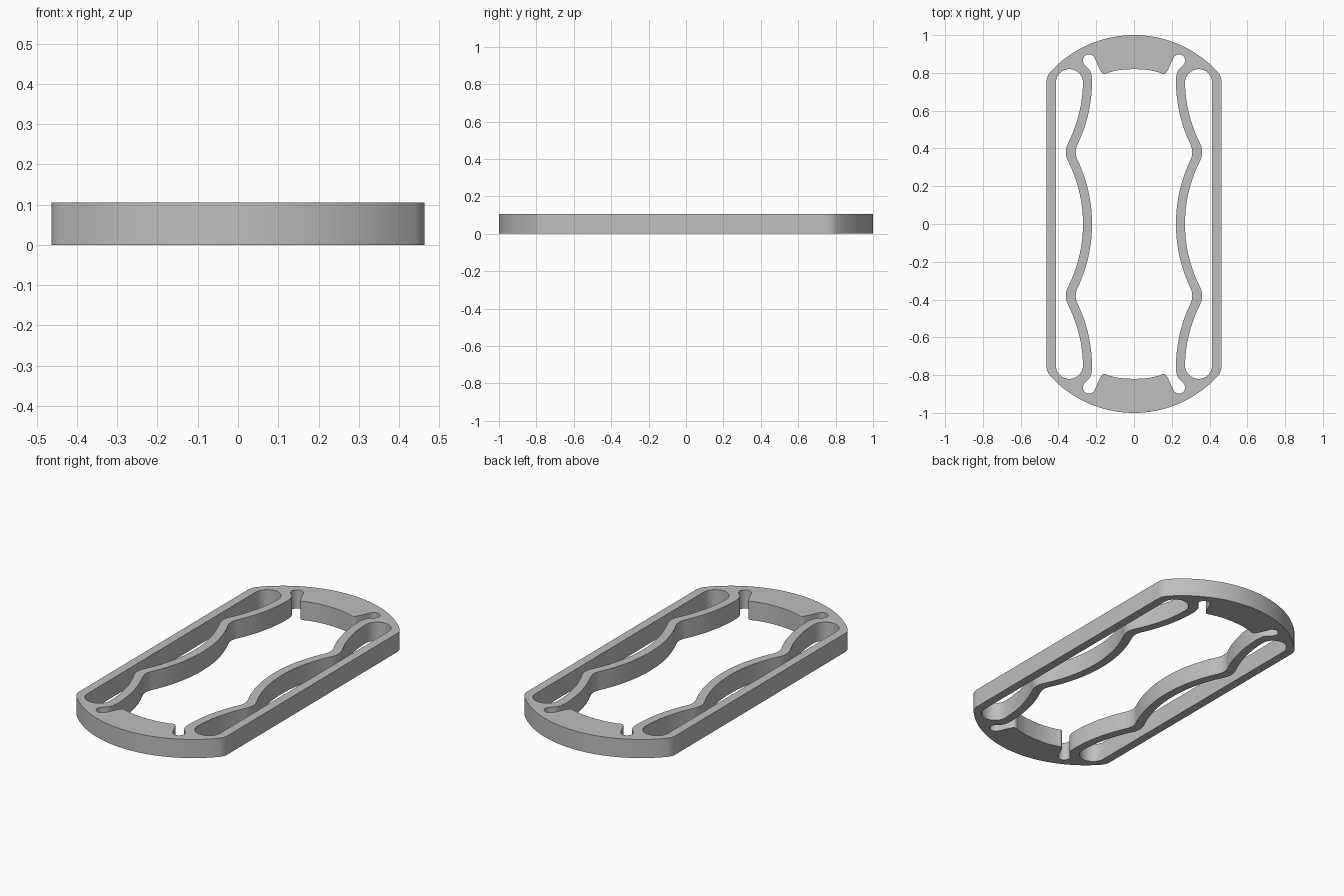
import bpy, bmesh
from math import sin, cos, pi, sqrt, atan2
from mathutils import Vector

if "Cube" in bpy.data.objects:
    bpy.data.objects.remove(bpy.data.objects["Cube"], do_unlink=True)

HEIGHT = 0.105
WAIST_Y = 0.38          # where the spring arms bend outward
ARM_R = 0.76            # radius of the arm centre line


def arc(cx, cy, r, a0, a1, n):
    return [(cx + r * cos(a0 + (a1 - a0) * i / n),
             cy + r * sin(a0 + (a1 - a0) * i / n)) for i in range(n + 1)]


def arm_edge(offset, top, rounding, n=48):
    """Wavy edge of a spring arm, from y = 0 up to y = top."""
    r = ARM_R - offset
    cx = 0.246 + ARM_R

    def wave(y):
        d = y if y < WAIST_Y else y - 2 * WAIST_Y
        return cx - sqrt(r * r - d * d)

    pts = []
    low, peak = wave(WAIST_Y - rounding), wave(WAIST_Y)
    for i in range(n + 1):
        y = top * i / n
        t = (y - WAIST_Y + rounding) / (2 * rounding)
        if 0 < t < 1:   # rounded bend
            x = low * ((1 - t) ** 2 + t * t) + peak * 2 * t * (1 - t)
        else:
            x = wave(y)
        pts.append((x, y))
    return pts


def smooth_path(points, steps=4):
    """Catmull-Rom curve through the points."""
    p = [Vector(q) for q in [points[0]] + points + [points[-1]]]
    out = []
    for a, b, c, d in zip(p, p[1:], p[2:], p[3:]):
        for i in range(steps):
            t = i / steps
            v = 0.5 * (2 * b + (c - a) * t + (2 * a - 5 * b + 4 * c - d) * t * t
                       + (3 * b - a - 3 * c + d) * t ** 3)
            out.append((v.x, v.y))
    return out + [points[-1]]


def mirror(path, sx, sy):
    """Extend an open path with its reflection."""
    return path + [(x * sx, y * sy) for x, y in reversed(path)]


def tidy(loop):
    """Drop repeated points."""
    return [p for i, p in enumerate(loop)
            if (Vector(p) - Vector(loop[i - 1])).length > 1e-4]


# Outer rim: straight side, small corner, large end arc
side, corner, end_r = 0.463, 0.08, 0.6
fx = side - corner
fy = sqrt((end_r - corner) ** 2 - fx ** 2)
ang = atan2(fy, fx)
quarter = arc(fx, 1 - end_r + fy, corner, 0, ang, 8)
quarter += arc(0, 1 - end_r, end_r, ang, pi / 2, 24)
rim = mirror(mirror(quarter, -1, 1), 1, -1)

# Long opening between the rim and each spring arm
half = arc(0.342, 0.748, 0.072, 0, pi, 20)
half += list(reversed(arm_edge(0.024, 0.745, 0.055)))
side_opening = mirror(half, 1, -1)
other_opening = [(-x, y) for x, y in side_opening]

# Central opening with a hooked relief slot in each corner
hook = smooth_path([
    (0.224, 0.785), (0.231, 0.808), (0.246, 0.828), (0.264, 0.845),
    (0.271, 0.867), (0.261, 0.889), (0.238, 0.898), (0.215, 0.888),
    (0.203, 0.867), (0.189, 0.835), (0.176, 0.809), (0.165, 0.796),
    (0.15, 0.795), (0.13, 0.803), (0.07, 0.816), (0, 0.82)])
centre = mirror(mirror(arm_edge(-0.024, 0.765, 0.045) + hook, -1, 1), 1, -1)

# Filled, extruded outline
curve = bpy.data.curves.new("frame_plate", "CURVE")
curve.dimensions = "2D"
curve.fill_mode = "BOTH"
curve.extrude = HEIGHT / 2
for loop in (rim, side_opening, other_opening, centre):
    pts = tidy(loop)
    spline = curve.splines.new("POLY")
    spline.points.add(len(pts) - 1)
    for sp, (x, y) in zip(spline.points, pts):
        sp.co = (x, y, 0, 1)
    spline.use_cyclic_u = True

plate = bpy.data.objects.new("frame_plate", curve)
bpy.context.collection.objects.link(plate)
bpy.ops.object.select_all(action="DESELECT")
plate.select_set(True)
bpy.context.view_layer.objects.active = plate
bpy.ops.object.convert(target="MESH")
plate = bpy.context.object

# Weld caps to walls and stand the plate on the ground
bm = bmesh.new()
bm.from_mesh(plate.data)
bmesh.ops.remove_doubles(bm, verts=bm.verts, dist=1e-5)
bmesh.ops.recalc_face_normals(bm, faces=bm.faces)
bmesh.ops.translate(bm, verts=bm.verts, vec=(0, 0, HEIGHT / 2))
bm.to_mesh(plate.data)
bm.free()

grey = bpy.data.materials.new("plain_grey")
grey.use_nodes = True
colour = (0.52, 0.52, 0.52, 1)
grey.diffuse_color = colour
grey.node_tree.nodes["Principled BSDF"].inputs["Base Color"].default_value = colour
plate.data.materials.clear()
plate.data.materials.append(grey)
bpy.ops.object.shade_smooth_by_angle(angle=pi / 6)
